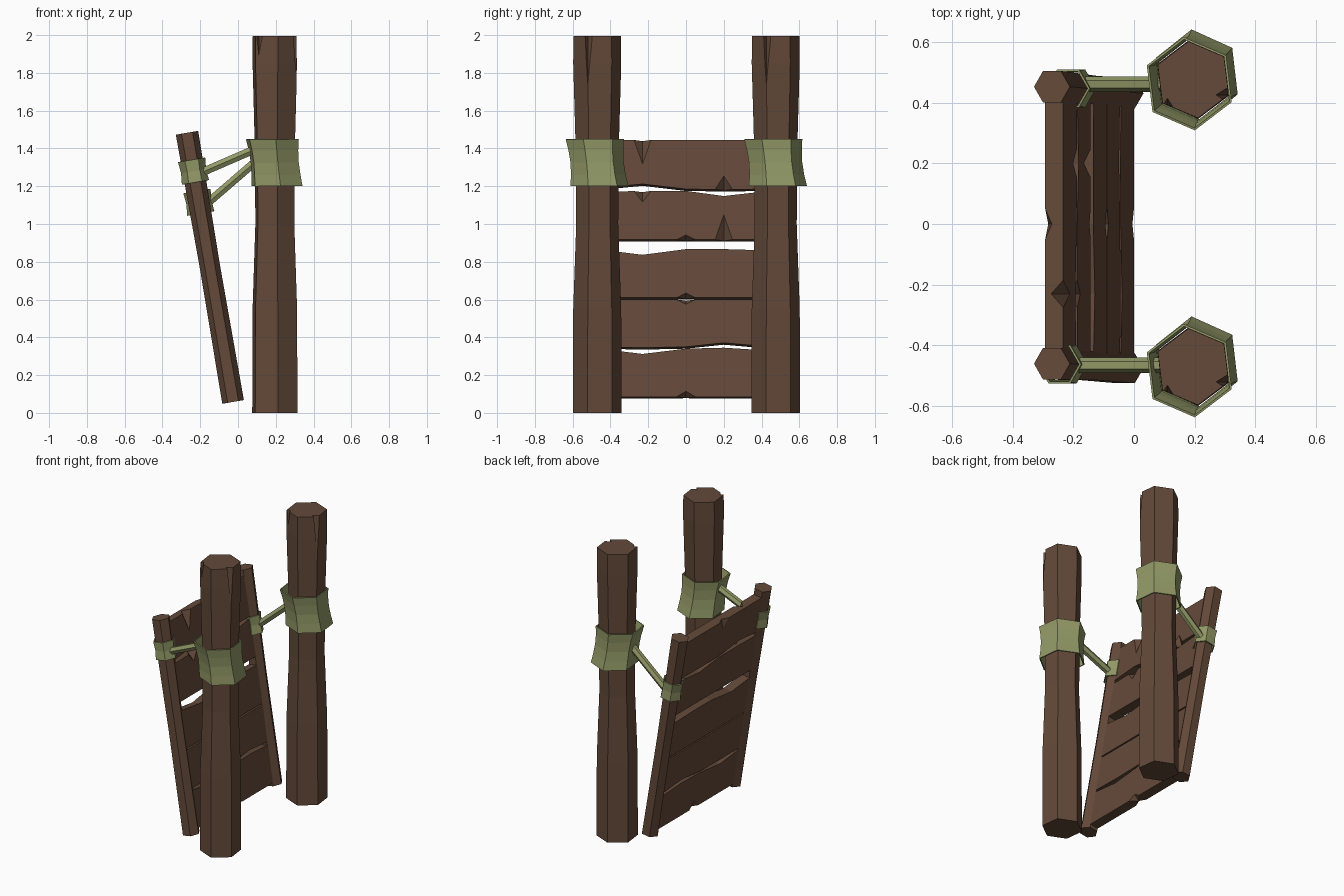
import bpy, bmesh, math
from mathutils import Matrix, Vector

if "Cube" in bpy.data.objects:
    bpy.data.objects.remove(bpy.data.objects["Cube"])


def material(name, rgb):
    m = bpy.data.materials.new(name)
    m.diffuse_color = (*rgb, 1)
    m.use_nodes = True
    m.node_tree.nodes["Principled BSDF"].inputs["Base Color"].default_value = m.diffuse_color
    return m


WOOD = material("brown wood", (0.125, 0.067, 0.041))
ROPE = material("green rope", (0.29, 0.32, 0.135))


def make(name, bm, mat, matrix=Matrix()):
    bmesh.ops.recalc_face_normals(bm, faces=bm.faces)
    me = bpy.data.meshes.new(name)
    bm.to_mesh(me)
    bm.free()
    me.materials.append(mat)
    ob = bpy.data.objects.new(name, me)
    ob.matrix_world = matrix
    bpy.context.collection.objects.link(ob)
    return ob


def hex_tube(rings, phase, caps=True):
    """Six-sided tube through rings of (x, y, z, radius_x, radius_y)."""
    bm = bmesh.new()
    loops = []
    for x, y, z, rx, ry in rings:
        angles = [math.radians(phase + 60 * k) for k in range(6)]
        loops.append([bm.verts.new((x + rx * math.cos(a), y + ry * math.sin(a), z)) for a in angles])
    for a, b in zip(loops, loops[1:]):
        for k in range(6):
            bm.faces.new((a[k], a[(k + 1) % 6], b[(k + 1) % 6], b[k]))
    if caps:
        bm.faces.new(loops[0][::-1])
        bm.faces.new(loops[-1])
    return bm


def chip(ob, centre, size):
    """Cut an octahedral nick, given in the object's own frame."""
    bm = bmesh.new()
    c = Vector(centre)
    tips = {}
    for i in range(3):
        for s in (-1, 1):
            d = Vector((0, 0, 0))
            d[i] = s * size[i]
            tips[i, s] = bm.verts.new(c + d)
    for sx in (-1, 1):
        for sy in (-1, 1):
            for sz in (-1, 1):
                bm.faces.new((tips[0, sx], tips[1, sy], tips[2, sz]))
    cutter = make(ob.name + "_cutter", bm, WOOD, ob.matrix_world.copy())
    cutter.hide_render = True
    cutter.hide_viewport = True
    mod = ob.modifiers.new("chip", "BOOLEAN")
    mod.operation = "DIFFERENCE"
    mod.solver = "EXACT"
    mod.object = cutter


def wrap(name, bm, matrix):
    ob = make(name, bm, ROPE, matrix)
    mod = ob.modifiers.new("thickness", "SOLIDIFY")
    mod.thickness = 0.008
    mod.offset = -1


# Leaning frame: local z runs along the rails
LEAN = math.atan2(0.245, 1.43)
FRAME = Matrix.Translation((-0.026, 0, 0.058)) @ Matrix.Rotation(-LEAN, 4, "Y")
LENGTH = 1.425 / math.cos(LEAN)


def along(z):
    return (z - 0.058) / math.cos(LEAN)


# side, post y, rail bottom y, rail top y, wrap height, rope start, rope end
SIDES = [
    ("front", -0.47, -0.475, -0.46, 1.28, (-0.20, -0.465, 1.27), (0.10, -0.465, 1.40)),
    ("back", 0.475, 0.43, 0.452, 1.115, (-0.18, 0.46, 1.095), (0.11, 0.46, 1.345)),
]

for side, py, y0, y1, wz, start, end in SIDES:
    # Upright post, slightly waisted, with cracks in the top
    place = Matrix.Translation((0.195, py, 0))
    rings = [(0, 0, z, r, r) for z, r in
             [(0, 0.13), (0.55, 0.128), (1.0, 0.112), (1.4, 0.115), (1.85, 0.128), (1.995, 0.127)]]
    post = make(side + "_post", hex_tube(rings, -83), WOOD, place)
    chip(post, (0.115, -0.05, 2.0), (0.04, 0.025, 0.27))
    chip(post, (-0.085, -0.095, 2.0), (0.022, 0.035, 0.15))

    # Flared band around the post
    rings = [(0, 0, 1.2, 0.138, 0.147), (0, 0, 1.26, 0.133, 0.138), (0, 0, 1.325, 0.13, 0.134),
             (0, 0, 1.39, 0.134, 0.138), (0, 0, 1.45, 0.144, 0.147)]
    rings = [(0.012 - 0.1 * (z - 1.2), 0.012 - 0.1 * (z - 1.2), z, rx, ry) for _, _, z, rx, ry in rings]
    wrap(side + "_post_band", hex_tube(rings, -83, False), place)

    # Leaning rail
    rings = [(0, y0, 0, 0.058, 0.057), (0, (y0 + y1) / 2, LENGTH / 2, 0.054, 0.054),
             (0, y1, LENGTH, 0.06, 0.06)]
    make(side + "_rail", hex_tube(rings, 0), WOOD, FRAME)

    # Band around the rail
    t = along(wz)
    yc = y0 + (y1 - y0) * t / LENGTH
    rings = [(0, yc, t - 0.06, 0.073, 0.073), (0, yc, t, 0.067, 0.068), (0, yc, t + 0.06, 0.073, 0.073)]
    wrap(side + "_rail_band", hex_tube(rings, 0, False), FRAME)

    # Rope between the two bands
    a, b = Vector(start), Vector(end)
    turn = (b - a).to_track_quat("Z", "Y").to_matrix().to_4x4()
    rings = [(0, 0, 0, 0.025, 0.025), (0, 0, (b - a).length, 0.025, 0.025)]
    make(side + "_rope", hex_tube(rings, 0), ROPE, Matrix.Translation(a) @ turn)

# Boards: bottom and top edge heights at each y, then nicks (y, z, half width, half height)
YS = (-0.46, -0.23, 0.0, 0.2, 0.44)
BOARDS = [
    ((0.08, 0.08, 0.08, 0.08, 0.08), (0.335, 0.307, 0.335, 0.34, 0.325),
     [(0.0, 0.08, 0.05, 0.03)]),
    ((0.345, 0.34, 0.345, 0.366, 0.345), (0.595, 0.595, 0.595, 0.595, 0.595),
     [(0.0, 0.595, 0.05, 0.025)]),
    ((0.605, 0.605, 0.605, 0.605, 0.605), (0.86, 0.832, 0.862, 0.862, 0.855),
     [(0.0, 0.605, 0.05, 0.025)]),
    ((0.912, 0.912, 0.912, 0.912, 0.912), (1.165, 1.17, 1.17, 1.143, 1.17),
     [(-0.23, 1.17, 0.045, 0.06), (0.2, 0.915, 0.045, 0.13), (0.0, 0.912, 0.05, 0.025)]),
    ((1.185, 1.207, 1.18, 1.177, 1.18), (1.44, 1.44, 1.44, 1.44, 1.44),
     [(-0.23, 1.44, 0.045, 0.13), (0.2, 1.18, 0.045, 0.07)]),
]
HALF = 0.03
for i, (low, high, nicks) in enumerate(BOARDS):
    bm = bmesh.new()
    rows = []
    for y, lo, hi in zip(YS, low, high):
        corners = ((-HALF, lo), (HALF, lo), (HALF, hi), (-HALF, hi))
        rows.append([bm.verts.new((x, y, along(z))) for x, z in corners])
    for a, b in zip(rows, rows[1:]):
        for k in range(4):
            bm.faces.new((a[k], a[(k + 1) % 4], b[(k + 1) % 4], b[k]))
    bm.faces.new(rows[0])
    bm.faces.new(rows[-1][::-1])
    board = make("board_%d" % (i + 1), bm, WOOD, FRAME)
    for y, z, w, h in nicks:
        chip(board, (HALF, y, along(z)), (0.04, w, h))
    # nick in the far edge of the top and bottom boards
    if i in (0, 4):
        chip(board, (-HALF, 0, along(high[2] if i == 4 else low[2])), (0.022, 0.05, 0.06))
